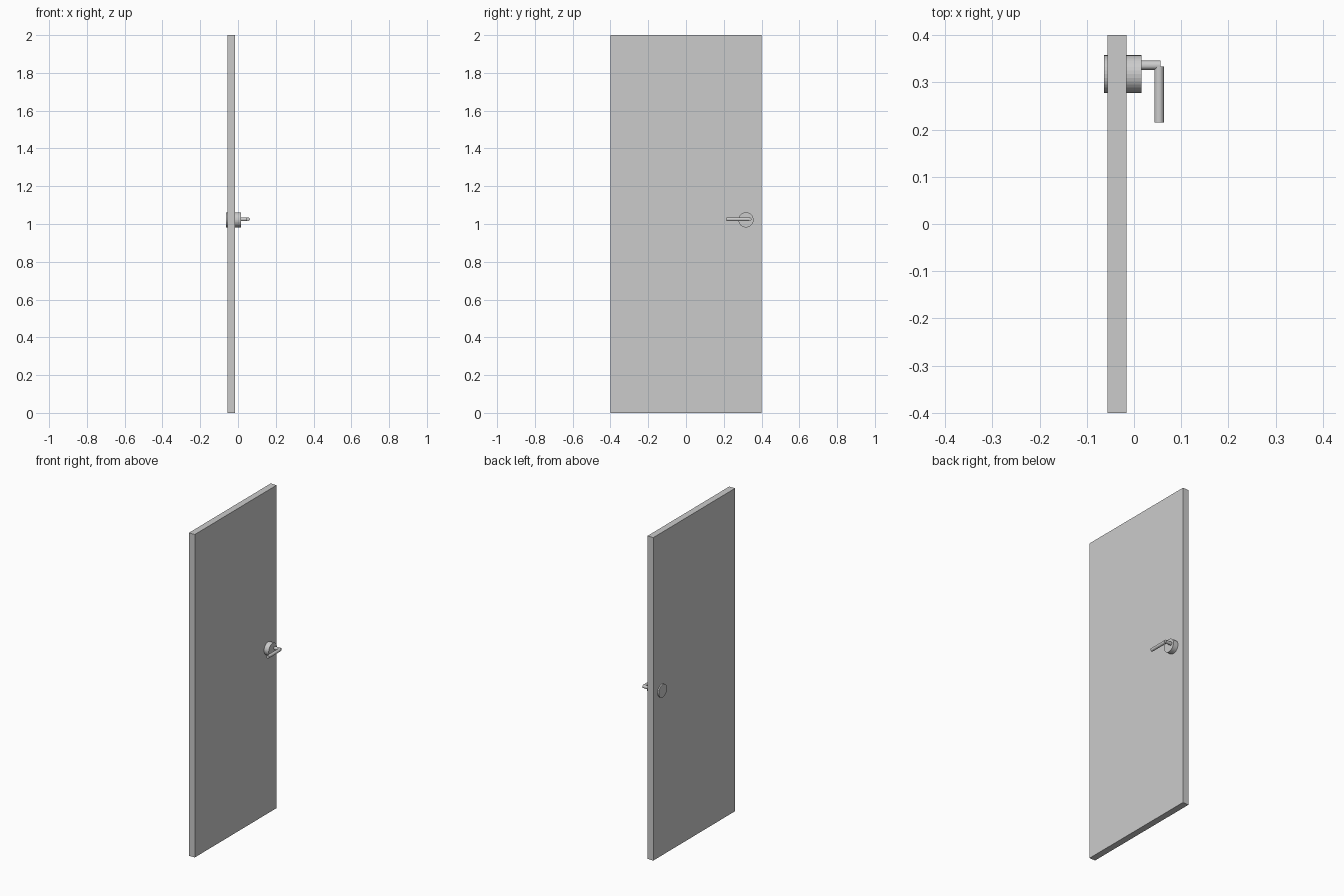
import bpy
from mathutils import Vector

if "Cube" in bpy.data.objects:
    bpy.data.objects.remove(bpy.data.objects["Cube"])


def cylinder(name, start, end, radius, sides=32):
    a, b = Vector(start), Vector(end)
    bpy.ops.mesh.primitive_cylinder_add(vertices=sides, radius=radius,
                                        depth=(b - a).length, location=(a + b) / 2)
    ob = bpy.context.object
    ob.rotation_euler = (b - a).to_track_quat('Z', 'Y').to_euler()
    ob.name = name
    return ob


# Door slab
bpy.ops.mesh.primitive_cube_add(size=1, location=(-0.036, 0, 1))
door = bpy.context.object
door.name = "door_panel"
door.scale = (0.04, 0.8, 2.0)

# Round lock body running through the slab
cylinder("lock_rose", (-0.064, 0.3175, 1.022), (0.016, 0.3175, 1.022), 0.04)

# Spindle and lever of the handle
cylinder("handle_spindle", (0.014, 0.336, 1.025), (0.056, 0.336, 1.025), 0.01)
cylinder("handle_lever", (0.053, 0.334, 1.025), (0.053, 0.215, 1.025), 0.01)
